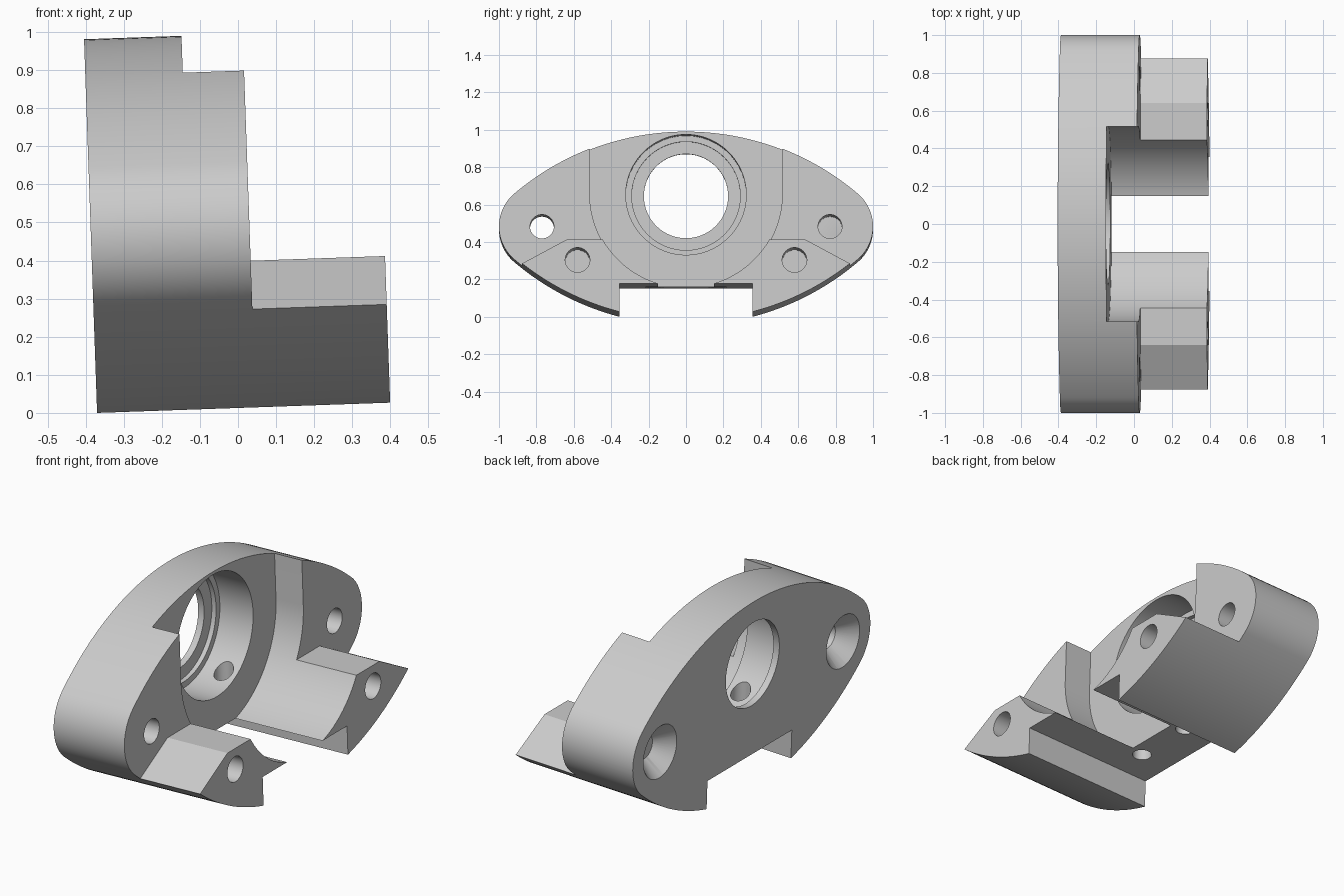
import bpy, bmesh, math
from mathutils import Matrix, Vector

if "Cube" in bpy.data.objects:
    bpy.data.objects.remove(bpy.data.objects["Cube"], do_unlink=True)

LENGTH, FLANGE, FLOOR = 0.77, 0.417, 0.256   # depths measured from the back face
MID = 0.469                                  # height of the flange centre line
BORE = 0.645                                 # height of the bore axis


def make_object(name, bm):
    bmesh.ops.recalc_face_normals(bm, faces=bm.faces)
    mesh = bpy.data.meshes.new(name)
    bm.to_mesh(mesh)
    bm.free()
    obj = bpy.data.objects.new(name, mesh)
    bpy.context.collection.objects.link(obj)
    return obj


def prism(name, outline, x0, x1):
    """Extrude a (y, z) outline along x."""
    bm = bmesh.new()
    face = bm.faces.new([bm.verts.new((x0, y, z)) for y, z in outline])
    ext = bmesh.ops.extrude_face_region(bm, geom=[face])
    verts = [v for v in ext["geom"] if isinstance(v, bmesh.types.BMVert)]
    bmesh.ops.translate(bm, verts=verts, vec=(x1 - x0, 0, 0))
    return make_object(name, bm)


def rod(name, start, end, r0, r1=None, sides=48):
    """Cylinder or cone between two points."""
    a, b = Vector(start), Vector(end)
    turn = (b - a).to_track_quat("Z", "Y").to_matrix().to_4x4()
    bm = bmesh.new()
    bmesh.ops.create_cone(bm, cap_ends=True, segments=sides, radius1=r0,
                          radius2=r0 if r1 is None else r1, depth=(b - a).length,
                          matrix=Matrix.Translation((a + b) / 2) @ turn)
    return make_object(name, bm)


def arc(cy, cz, r, a0, a1, n):
    return [(cy + r * math.cos(a0 + (a1 - a0) * i / n),
             cz + r * math.sin(a0 + (a1 - a0) * i / n)) for i in range(n + 1)]


# Lens outline: two large arcs tangent to two rounded ends
half, end_y, end_r = 0.5135, 0.77, 0.23
big = (end_y**2 + half**2 - end_r**2) / (2 * (half - end_r))
tilt = math.atan2(big - half, end_y)
pi = math.pi
outline = (arc(end_y, MID, end_r, -tilt, tilt, 32)
           + arc(0, MID + half - big, big, tilt, pi - tilt, 64)[1:]
           + arc(-end_y, MID, end_r, pi - tilt, pi + tilt, 32)[1:]
           + arc(0, MID - half + big, big, pi + tilt, 2 * pi - tilt, 64)[1:-1])
body = prism("flange_bracket", outline, 0, LENGTH)

# Cutters: bottom notch, space above the legs, and U-shaped recess
shoulder, slope_end = (0.64, 0.386), (1.2, 0.085)
right_side = [shoulder, slope_end, (1.2, 1.2)]
above = right_side + [(-y, z) for y, z in reversed(right_side)]
notch = [(-0.355, -0.3), (0.355, -0.3), (0.355, 0.152), (-0.355, 0.152)]
recess = arc(0, BORE, 0.515, pi, 2 * pi, 64) + [(0.515, 1.3), (-0.515, 1.3)]
cutters = [prism("notch_cutter", notch, -0.1, 1),
           prism("leg_top_cutter", above, FLANGE, 1),
           prism("recess_cutter", recess, FLOOR, 1)]

# Stepped bore
for x0, r in ((-0.1, 0.225), (0.035, 0.29), (0.06, 0.322)):
    cutters.append(rod("bore_cutter", (x0, 0, BORE), (0.5, 0, BORE), r, sides=96))

for s in (-1, 1):
    y = s * end_y
    cutters += [
        # Countersunk mounting holes
        rod("mount_cutter", (-0.1, y, MID), (0.6, y, MID), 0.064),
        rod("sink_cutter", (-0.02, y, MID), (0.09, y, MID), 0.157, 0.064),
        # Blind holes in the legs
        rod("leg_hole_cutter", (0.4, s * 0.58, 0.278), (1, s * 0.58, 0.278), 0.066),
        # Drain holes from the bore down to the notch
        rod("drain_cutter", (0.18, s * 0.17, 0.05), (0.18, s * 0.17, 0.5), 0.048),
    ]

bpy.ops.object.select_all(action="DESELECT")
bpy.context.view_layer.objects.active = body
body.select_set(True)
for cutter in cutters:
    cutter.hide_render = True
    mod = body.modifiers.new("cut", "BOOLEAN")
    mod.operation, mod.solver, mod.object = "DIFFERENCE", "EXACT", cutter
    bpy.ops.object.modifier_apply(modifier=mod.name)
    bpy.data.objects.remove(cutter, do_unlink=True)

# Whole part leans back slightly
body.data.transform(Matrix.Translation((-0.37, 0, 0))
                    @ Matrix.Rotation(math.radians(-2), 4, "Y"))
low = min(v.co.z for v in body.data.vertices)
body.data.transform(Matrix.Translation((0, 0, -low)))

# Plain grey finish
grey = bpy.data.materials.new("light grey")
grey.use_nodes = True
colour = (0.6, 0.6, 0.6, 1)
grey.diffuse_color = colour
grey.node_tree.nodes["Principled BSDF"].inputs["Base Color"].default_value = colour
body.data.materials.clear()
body.data.materials.append(grey)
bpy.ops.object.shade_smooth_by_angle(angle=math.radians(25))
